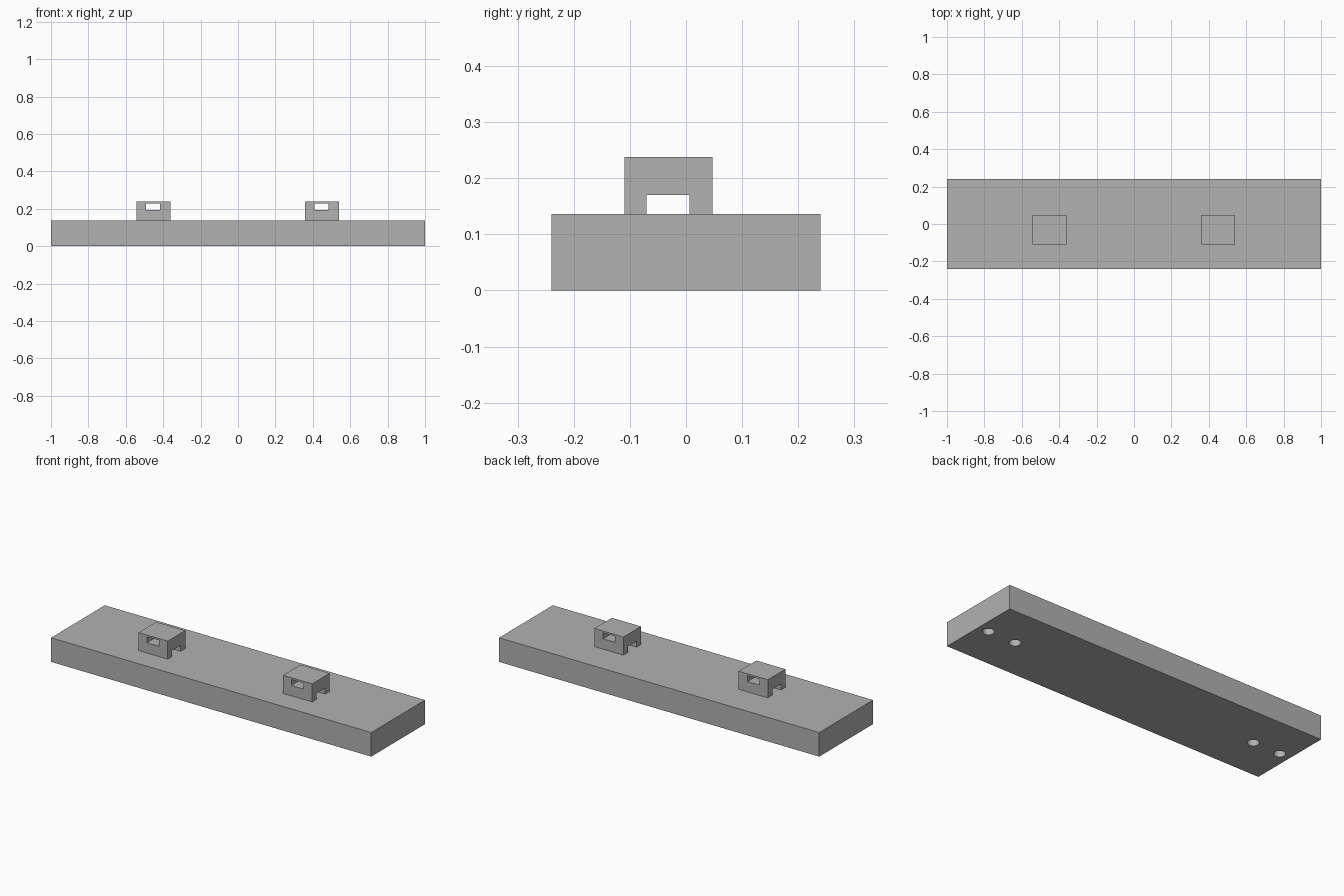
import bpy

old = bpy.data.objects.get("Cube")
if old:
    bpy.data.objects.remove(old, do_unlink=True)

grey = bpy.data.materials.new("plain_grey")
grey.use_nodes = True
color = (0.445, 0.445, 0.445, 1)
grey.diffuse_color = color
grey.node_tree.nodes["Principled BSDF"].inputs["Base Color"].default_value = color


def box(name, x, y, z):
    """Box from (low, high) ranges on each axis."""
    ranges = (x, y, z)
    bpy.ops.mesh.primitive_cube_add(size=1, location=[(a + b) / 2 for a, b in ranges])
    obj = bpy.context.object
    obj.name = name
    obj.scale = [b - a for a, b in ranges]
    bpy.ops.object.transform_apply(location=False, rotation=False, scale=True)
    obj.data.materials.append(grey)
    return obj


def cut(target, cutter):
    """Subtract the cutter from the target and remove the cutter."""
    mod = target.modifiers.new("cut", 'BOOLEAN')
    mod.operation = 'DIFFERENCE'
    mod.solver = 'EXACT'
    mod.object = cutter
    cutter.hide_render = True
    bpy.context.view_layer.objects.active = target
    bpy.ops.object.modifier_apply(modifier=mod.name)
    bpy.data.objects.remove(cutter, do_unlink=True)


# Base plank with blind round holes underneath, a pair near each end
TOP = 0.136
HOLE_DEPTH = 0.08
base = box("base_plank", (-1, 1), (-0.24, 0.24), (0, TOP))
for side in (-1, 1):
    for x in (0.765, 0.935):
        bpy.ops.mesh.primitive_cylinder_add(
            vertices=32, radius=0.03, depth=2 * HOLE_DEPTH, location=(side * x, 0, 0))
        hole = bpy.context.object
        hole.data.materials.append(grey)
        cut(base, hole)
bpy.ops.object.select_all(action='DESELECT')
base.select_set(True)
bpy.context.view_layer.objects.active = base
bpy.ops.object.shade_smooth_by_angle()

# Two mounting blocks, each with a sideways channel and a window front to back
for name, x in (("right_mounting_block", -0.453), ("left_mounting_block", 0.449)):
    block = box(name, (x - 0.091, x + 0.091), (-0.11, 0.047), (TOP, 0.238))
    channel = box("channel_cutter", (x - 0.2, x + 0.2), (-0.07, 0.006), (TOP - 0.05, 0.17))
    cut(block, channel)
    window = box("window_cutter", (x - 0.039, x + 0.036), (-0.2, 0.2), (0.194, 0.228))
    cut(block, window)
